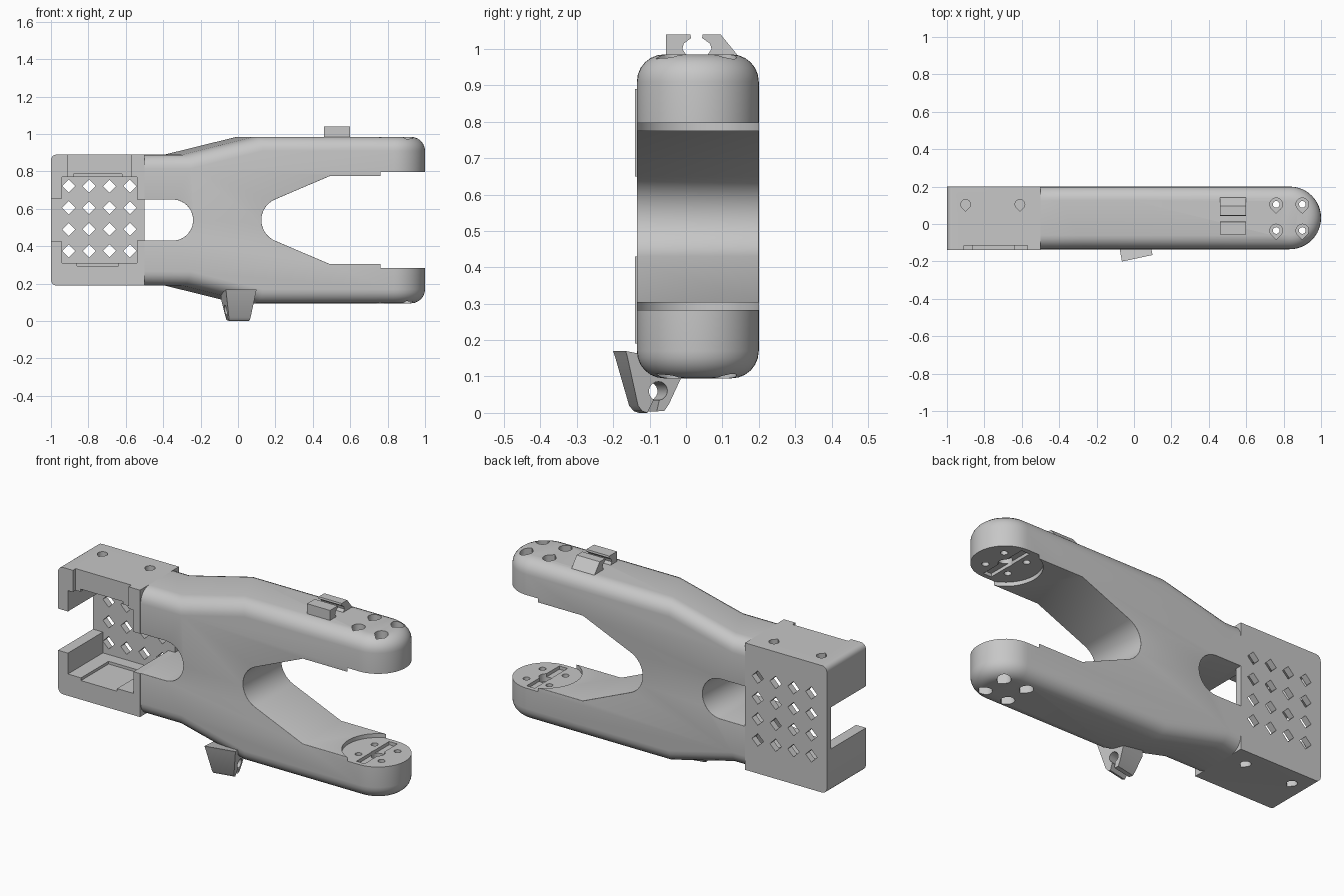
import bpy, bmesh, math
from mathutils import Matrix

if "Cube" in bpy.data.objects:
    bpy.data.objects.remove(bpy.data.objects["Cube"], do_unlink=True)

grey = bpy.data.materials.new("plain grey")
grey.use_nodes = True
grey.diffuse_color = (0.57, 0.57, 0.57, 1)
grey.node_tree.nodes["Principled BSDF"].inputs["Base Color"].default_value = (0.57, 0.57, 0.57, 1)

MID_Z, MID_Y = 0.54, 0.0325
TIP_X, TIP_R = 0.8325, 0.1675


def arc(cx, cy, r, a0, a1, n):
    steps = [math.radians(a0 + (a1 - a0) * i / n) for i in range(n + 1)]
    return [(cx + r * math.cos(a), cy + r * math.sin(a)) for a in steps]


def rect(x0, x1, y0, y1):
    return [(x0, y0), (x1, y0), (x1, y1), (x0, y1)]


def teardrop(cx, cy, r):
    return arc(cx, cy, r, -45, 225, 18) + [(cx, cy - r * 1.41)]


def loft(name, lo_pts, hi_pts, axis, lo, hi):
    """Solid between two matching outlines at two positions on an axis."""
    place = {"x": lambda p, t: (t, p[0], p[1]),
             "y": lambda p, t: (p[0], t, p[1]),
             "z": lambda p, t: (p[0], p[1], t)}[axis]
    bm = bmesh.new()
    a = [bm.verts.new(place(p, lo)) for p in lo_pts]
    b = [bm.verts.new(place(p, hi)) for p in hi_pts]
    bm.faces.new(a[::-1])
    bm.faces.new(b)
    for i in range(len(a)):
        j = (i + 1) % len(a)
        bm.faces.new((a[i], a[j], b[j], b[i]))
    bmesh.ops.recalc_face_normals(bm, faces=bm.faces)
    me = bpy.data.meshes.new(name)
    bm.to_mesh(me)
    bm.free()
    me.materials.append(grey)
    ob = bpy.data.objects.new(name, me)
    bpy.context.collection.objects.link(ob)
    return ob


def prism(name, pts, axis, lo, hi):
    return loft(name, pts, pts, axis, lo, hi)


def boolean(ob, cutter, op="DIFFERENCE"):
    """Apply a boolean; keep the former mesh if nothing would be left."""
    former = ob.data.copy()
    mod = ob.modifiers.new("cut", "BOOLEAN")
    mod.operation, mod.solver, mod.object = op, "EXACT", cutter
    bpy.context.view_layer.objects.active = ob
    bpy.ops.object.modifier_apply(modifier=mod.name)
    if not ob.data.polygons:
        ob.data = former
    bpy.data.objects.remove(cutter, do_unlink=True)


def bevel(ob, width, segments, rule):
    """Round the edges that the rule picks."""
    bm = bmesh.new()
    bm.from_mesh(ob.data)
    bmesh.ops.remove_doubles(bm, verts=bm.verts, dist=1e-5)
    edges = [e for e in bm.edges if len(e.link_faces) == 2 and rule(e)]
    bmesh.ops.bevel(bm, geom=edges, offset=width, segments=segments,
                    profile=0.5, affect="EDGES", clamp_overlap=True)
    bm.to_mesh(ob.data)
    bm.free()


def smooth(ob):
    bpy.ops.object.select_all(action="DESELECT")
    ob.select_set(True)
    bpy.context.view_layer.objects.active = ob
    bpy.ops.object.shade_smooth_by_angle(angle=math.radians(32))


# Forked body: side outline, its shoulders skewed from front to back
def body_outline(skew):
    upper = arc(-0.35, MID_Z, 0.11, 0, 90, 10)
    upper += [(-0.8, 0.65), (-0.8, 0.89), (-0.345 + skew, 0.89), (0.04 + skew, 0.985),
              (1.1, 0.985), (1.1, 0.775), (0.49, 0.775)]
    upper += arc(0.245, MID_Z, 0.12, 114, 180, 8)
    lower = [(x, 2 * MID_Z - z) for x, z in upper[-2:0:-1]]
    return upper + lower


body = loft("forked_body", body_outline(0.17), body_outline(-0.17), "y",
            MID_Y - 2 * TIP_R, MID_Y + 2 * TIP_R)
plan = arc(TIP_X, MID_Y, TIP_R, -90, 90, 24)
plan += [(-0.5, MID_Y + TIP_R), (-0.5, MID_Y - TIP_R)]
boolean(body, prism("plan_cutter", plan, "z", -0.2, 1.3), "INTERSECT")


def sharp(e):
    on_end = all(v.co.x < -0.49 for v in e.verts)
    return not on_end and e.calc_face_angle(0) > math.radians(40)


def height(e):
    return abs((e.verts[0].co.z + e.verts[1].co.z) / 2 - MID_Z)


def inner_edge(e):
    x = (e.verts[0].co.x + e.verts[1].co.x) / 2
    return sharp(e) and height(e) < 0.29 and x < TIP_X


bevel(body, 0.075, 6, lambda e: sharp(e) and height(e) >= 0.29)
bevel(body, 0.045, 5, inner_edge)

# Round recess, cross groove and bolt holes at the fork tips
boolean(body, prism("recess", arc(TIP_X, MID_Y, 0.182, 0, 354, 59), "z", 0.283, 0.797))
boolean(body, prism("groove", rect(0.8, 0.85, -0.11, 0.175), "z", 0.265, 0.815))
boolean(body, prism("centre_hole", arc(TIP_X, MID_Y, 0.035, 0, 345, 23), "z", 0.24, 0.84))
for x in (0.76, 0.9):
    for y in (-0.035, 0.105):
        boolean(body, prism("bolt_hole", arc(x, y, 0.018, 0, 337.5, 15), "z", -0.1, 1.2))
        for lo, hi in ((0.85, 1.2), (-0.1, 0.23)):
            boolean(body, prism("counterbore", teardrop(x, y, 0.034), "z", lo, hi))
smooth(body)

# Open housing at the narrow end
housing = prism("housing", rect(-1, -0.5, 0.19, 0.89), "y", -0.14, 0.2)
bevel(housing, 0.03, 5, lambda e: all(v.co.x < -0.99 for v in e.verts)
      and abs(e.verts[0].co.y - e.verts[1].co.y) > 0.1)
PLATE_Y = 0.165
for x0, x1, z0, z1, back in (
        (-0.94, -0.54, 0.31, 0.77, PLATE_Y),     # cavity
        (-0.62, -0.4, 0.43, 0.65, PLATE_Y),      # slot towards the body
        (-1.1, -0.9, 0.425, 0.655, PLATE_Y),     # gap in the end wall
        (-0.91, -0.57, 0.75, 1.0, -0.115),       # lid recess
        (-0.88, -0.62, 0.7, 0.785, 0.1),         # upper notch
        (-0.86, -0.64, 0.295, 0.4, 0.1)):        # lower notch
    boolean(housing, prism("pocket", rect(x0, x1, z0, z1), "y", -0.3, back))

# Diamond vents in the back plate
for i in range(4):
    for j in range(4):
        vent = arc(-0.905 + i * 0.109, 0.375 + j * 0.1155, 0.035, 0, 270, 3)
        boolean(housing, prism("vent", vent, "y", 0.1, 0.3))

# Blind screw holes in the top and bottom walls
for x in (-0.9, -0.61):
    for lo, hi in ((0.83, 1.2), (-0.1, 0.25)):
        boolean(housing, prism("screw_hole", teardrop(x, 0.105, 0.026), "z", lo, hi))
smooth(housing)

# Cable clip on the upper arm: two hooked prongs
front_prong = [(-0.055, 0.96), (-0.055, 1.04), (0.012, 1.04), (0.014, 1.03),
               (-0.006, 1.015), (-0.01, 1.0), (0.0, 0.985), (0.0, 0.96)]
back_prong = [(0.145, 0.96), (0.14, 0.985), (0.095, 1.04), (0.046, 1.04), (0.044, 1.03),
              (0.066, 1.015), (0.07, 1.0), (0.06, 0.985), (0.06, 0.96)]
for name, pts in (("clip_front_prong", front_prong), ("clip_back_prong", back_prong)):
    prism(name, pts, "x", 0.46, 0.6)

# Cable clip below the body: tapered, turned, with a keyhole slot
outline = [(-0.085, 0.17), (-0.08, 0.155), (-0.045, 0.02), (-0.033, 0.005), (-0.018, 0.0),
           (-0.002, 0.035)]
outline += arc(0.01, 0.06, 0.026, 235, -55, 14)
outline += [(0.014, 0.035), (0.008, 0.004), (0.03, 0.006), (0.042, 0.025),
            (0.075, 0.1), (0.075, 0.14)]
clip = prism("lower_clip", outline, "x", -0.08, 0.08)
for v in clip.data.vertices:
    v.co.x *= 0.7 + 0.35 * min(v.co.z / 0.17, 1)
clip.data.transform(Matrix.Translation((0.0, -0.1, 0)) @ Matrix.Rotation(math.radians(12), 4, "Z"))
smooth(clip)
